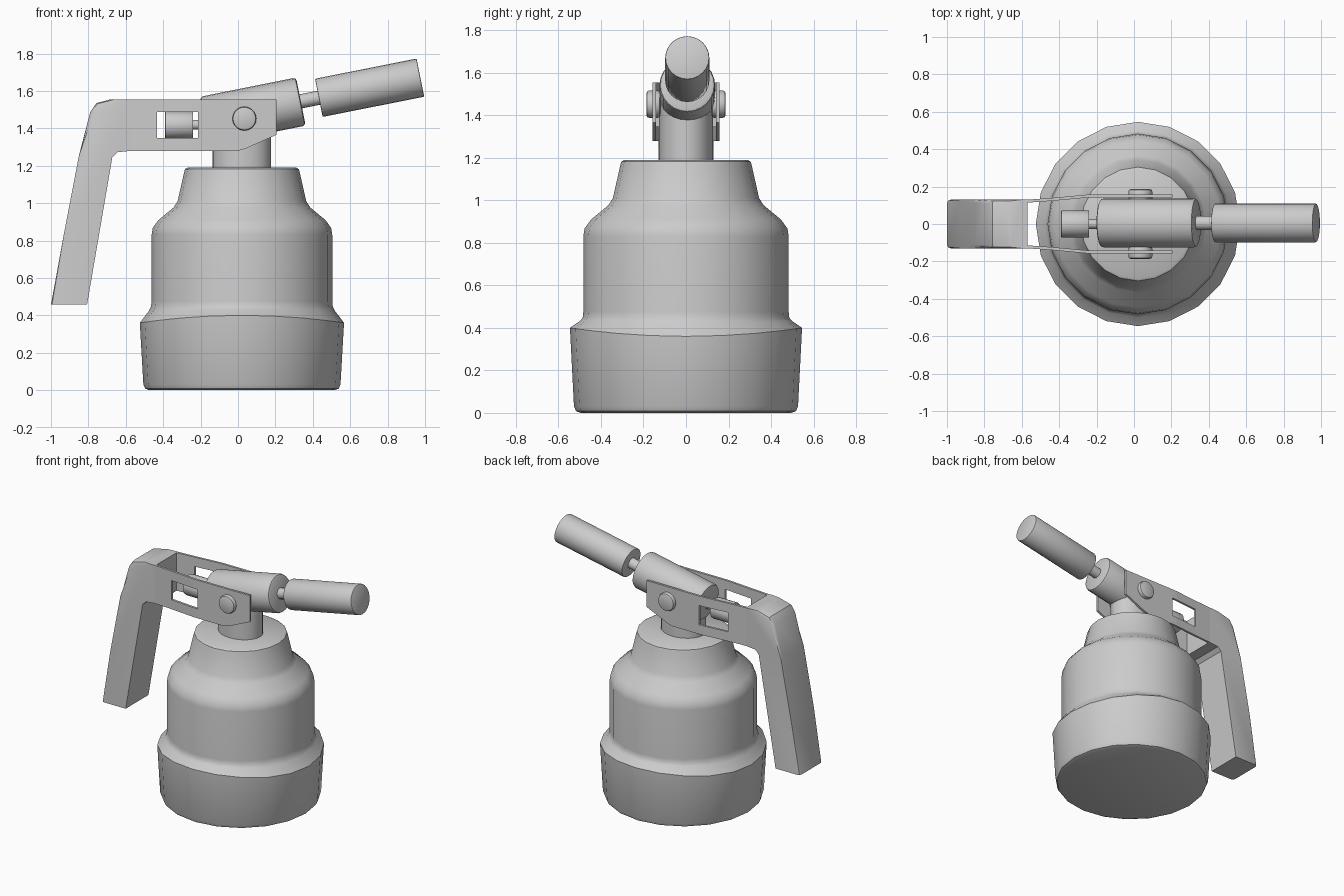
import bpy, bmesh
from math import sin, cos, pi
from mathutils import Vector

if "Cube" in bpy.data.objects:
    bpy.data.objects.remove(bpy.data.objects["Cube"])


def finish(name, bm, smooth=True):
    bmesh.ops.recalc_face_normals(bm, faces=bm.faces)
    me = bpy.data.meshes.new(name)
    bm.to_mesh(me)
    bm.free()
    ob = bpy.data.objects.new(name, me)
    bpy.context.collection.objects.link(ob)
    if smooth:
        bpy.ops.object.select_all(action='DESELECT')
        ob.select_set(True)
        bpy.context.view_layer.objects.active = ob
        bpy.ops.object.shade_smooth_by_angle(angle=0.6)
    return ob


def lathe(name, profile, segs):
    """Closed solid of revolution; profile rows are (radius, z, saddle wave)."""
    bm = bmesh.new()
    rings = []
    for r, z, wave in profile:
        angles = [2 * pi * i / segs for i in range(segs)]
        rings.append([bm.verts.new((r * cos(a), r * sin(a), z - wave * cos(2 * a)))
                      for a in angles])
    for lo, hi in zip(rings, rings[1:]):
        for i in range(segs):
            j = (i + 1) % segs
            bm.faces.new((lo[i], lo[j], hi[j], hi[i]))
    bm.faces.new(rings[0][::-1])
    bm.faces.new(rings[-1])
    return finish(name, bm)


def rod(name, p0, p1, r, bevel=0.0, segs=20):
    """Cylinder from p0 to p1 with softened rims."""
    p0, p1 = Vector(p0), Vector(p1)
    axis = p1 - p0
    h, b = axis.length, bevel
    prof = [(r, 0, 0), (r, h, 0)]
    if b:
        prof = [(r - b, 0, 0), (r - b * .3, b * .3, 0), (r, b, 0),
                (r, h - b, 0), (r - b * .3, h - b * .3, 0), (r - b, h, 0)]
    ob = lathe(name, prof, segs)
    ob.location = p0
    ob.rotation_euler = axis.to_track_quat('Z', 'Y').to_euler()
    return ob


CX = 0.021

# canister with flared skirt, wavy skirt rim, shoulder and collar
canister = lathe("canister", [
    (.495, 0, 0), (.517, .008, 0), (.527, .03, 0),
    (.546, .38, .02), (.498, .428, .005), (.486, .447, 0), (.483, .475, 0),
    (.483, .83, 0), (.477, .868, 0), (.446, .91, 0),
    (.365, .977, 0), (.344, 1.01, 0),
    (.309, 1.165, 0), (.304, 1.182, 0), (.290, 1.19, 0)], 20)
canister.location.x = CX

# oval neck
neck = rod("neck", (CX, 0, 1.17), (CX, 0, 1.46), .156, segs=24)
neck.scale.y = .127 / .156

# tilted head, burner stem and burner tube
Y = .006
rod("head", (-.178, Y, 1.44), (.336, Y, 1.543), .131, .016, 24)
rod("burner_stem", (.28, Y, 1.533), (.47, Y, 1.571), .038, segs=16)
rod("burner_tube", (.432, Y, 1.563), (.975, Y, 1.671), .104, .006, 24)

# gas valve knob behind the head
rod("valve_knob", (-.39, 0, 1.417), (-.24, 0, 1.417), .073, .005)
rod("valve_stem", (-.26, 0, 1.419), (-.1, 0, 1.419), .026, segs=12)

# solid grip: side outline extruded across, outer edges softened
outer = [(-1.0, .457), (-.93, .84), (-.85, 1.257), (-.79, 1.487),
         (-.757, 1.535), (-.68, 1.555)]
inner = [(-.57, 1.555), (-.57, 1.28), (-.645, 1.272), (-.672, 1.245),
         (-.807, .457)]
W = .13
bm = bmesh.new()
sides = [[bm.verts.new((x, y, z)) for x, z in outer + inner] for y in (-W, W)]
n = len(sides[0])
bm.faces.new(sides[0])
bm.faces.new(sides[1][::-1])
for i in range(n):
    j = (i + 1) % n
    bm.faces.new((sides[0][i], sides[1][i], sides[1][j], sides[0][j]))
soft = [bm.edges.get((s[i], s[i + 1])) for s in sides for i in range(len(outer) - 1)]
bmesh.ops.bevel(bm, geom=soft, offset=.02, segments=2, profile=.5, affect='EDGES')
finish("grip", bm)

# side plates: columns of (x, y, row heights), window cell left open
columns = [
    (-.60, .128, (1.28, 1.348, 1.487, 1.555)),
    (-.433, .140, (1.28, 1.348, 1.487, 1.555)),
    (-.25, .157, (1.28, 1.348, 1.487, 1.555)),
    (-.214, .158, (1.28, 1.348, 1.487, 1.555)),
    (.00, .158, (1.28, 1.348, 1.487, 1.555)),
    (.037, .158, (1.29, 1.355, 1.487, 1.555)),
    (.205, .158, (1.365, 1.41, 1.487, 1.555))]
bm = bmesh.new()
grid = [[bm.verts.new((x, y, z)) for z in zs] for x, y, zs in columns]
for c in range(len(grid) - 1):
    for r in range(3):
        if r == 1 and c in (1, 2):
            continue
        a, b = grid[c], grid[c + 1]
        bm.faces.new((a[r], a[r + 1], b[r + 1], b[r]))
bm.normal_update()
inside = bmesh.ops.extrude_face_region(bm, geom=bm.faces[:], use_keep_orig=True)
for v in inside["geom"]:
    if isinstance(v, bmesh.types.BMVert):
        v.co.y -= .016
plates = finish("side_plates", bm, smooth=False)
mirror = plates.modifiers.new("Mirror", 'MIRROR')
mirror.use_axis = (False, True, False)

# pivot rivets on both plates
for side, label in ((-1, "front"), (1, "back")):
    rod(label + "_rivet", (.034, side * .12, 1.452), (.034, side * .186, 1.452),
        .064, .012)
